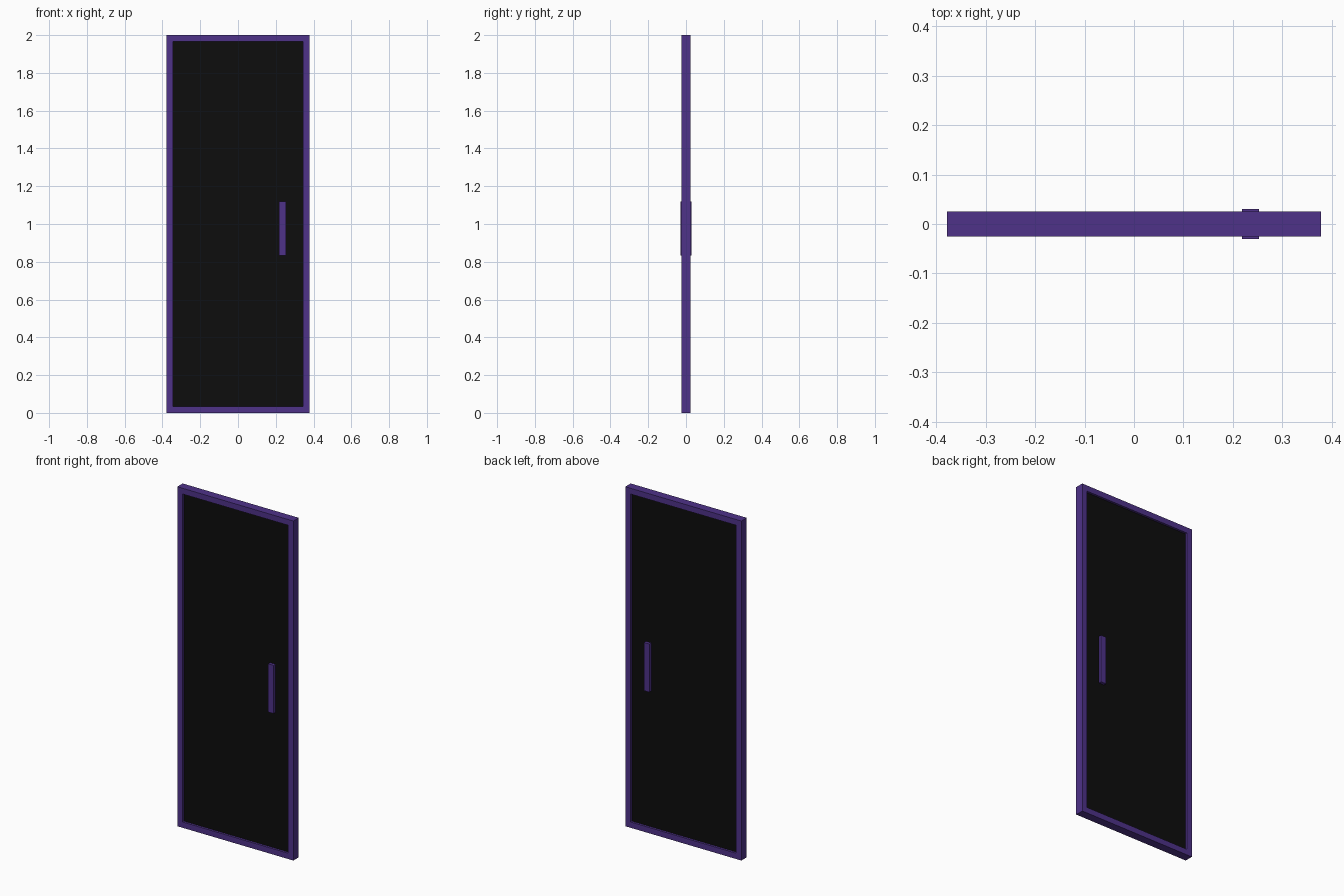
import bpy
import bmesh

if "Cube" in bpy.data.objects:
    bpy.data.objects.remove(bpy.data.objects["Cube"])


def material(name, color):
    m = bpy.data.materials.new(name)
    m.diffuse_color = color
    m.use_nodes = True
    m.node_tree.nodes["Principled BSDF"].inputs["Base Color"].default_value = m.diffuse_color
    return m


purple = material("purple_paint", (0.077, 0.032, 0.25, 1))
black = material("dark_glass", (0.004, 0.004, 0.004, 1))

W, H, D, RIM = 0.378, 2.0, 0.025, 0.034   # half width, height, half depth, rim width
GLASS = 0.012                             # half thickness of the pane


def finish(name, bm, mat):
    bmesh.ops.recalc_face_normals(bm, faces=bm.faces)
    me = bpy.data.meshes.new(name)
    bm.to_mesh(me)
    bm.free()
    me.materials.append(mat)
    ob = bpy.data.objects.new(name, me)
    bpy.context.collection.objects.link(ob)


def box(name, lo, hi, mat):
    bm = bmesh.new()
    bmesh.ops.create_cube(bm, size=1)
    for v in bm.verts:
        v.co = [l + (c + 0.5) * (h - l) for l, h, c in zip(lo, hi, v.co)]
    finish(name, bm, mat)


# Frame: rectangular section swept around the door as one closed ring
bm = bmesh.new()
rings = []
for sx, top in ((-1, 0), (1, 0), (1, 1), (-1, 1)):
    section = []
    for inset, y in ((0, -D), (RIM, -D), (RIM, D), (0, D)):
        z = H - inset if top else inset
        section.append(bm.verts.new((sx * (W - inset), y, z)))
    rings.append(section)
for i in range(4):
    a, b = rings[i], rings[(i + 1) % 4]
    for j in range(4):
        k = (j + 1) % 4
        bm.faces.new((a[j], b[j], b[k], a[k]))
finish("frame", bm, purple)

# Pane set back inside the frame
box("glass_pane", (RIM - W, -GLASS, RIM), (W - RIM, GLASS, H - RIM), black)

# Pull handles on both faces
box("front_handle", (0.218, -0.03, 0.834), (0.253, -GLASS, 1.118), purple)
box("back_handle", (0.218, GLASS, 0.834), (0.253, 0.03, 1.118), purple)
